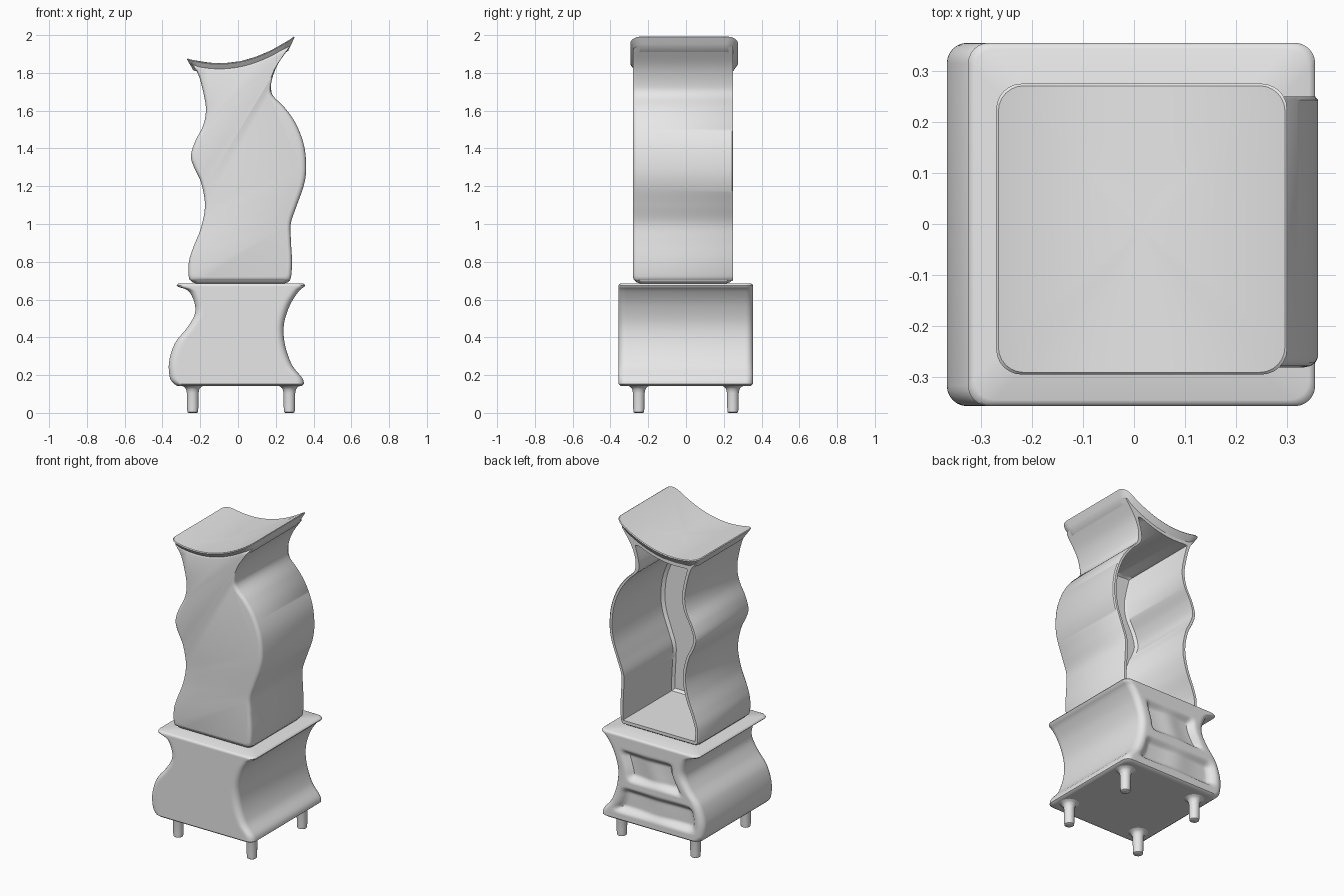
import bpy, math
from mathutils import Vector

if bpy.data.objects.get("Cube"):
    bpy.data.objects.remove(bpy.data.objects["Cube"])

grey = bpy.data.materials.new("plain_grey")
grey.use_nodes = True
GREY = (0.8, 0.8, 0.8, 1)
grey.diffuse_color = GREY
grey.node_tree.nodes["Principled BSDF"].inputs["Base Color"].default_value = GREY


def loft(name, rings, angle=40):
    """Skin a list of closed rings and cap both ends."""
    n = len(rings[0])
    verts = [p for ring in rings for p in ring]
    faces = [(k * n + i, k * n + (i + 1) % n, (k + 1) * n + (i + 1) % n, (k + 1) * n + i)
             for k in range(len(rings) - 1) for i in range(n)]
    faces += [tuple(range(n))[::-1], tuple(range(len(verts) - n, len(verts)))]
    mesh = bpy.data.meshes.new(name)
    mesh.from_pydata(verts, [], faces)
    mesh.materials.append(grey)
    obj = bpy.data.objects.new(name, mesh)
    bpy.context.collection.objects.link(obj)
    bpy.ops.object.select_all(action='DESELECT')
    obj.select_set(True)
    bpy.context.view_layer.objects.active = obj
    bpy.ops.object.mode_set(mode='EDIT')
    bpy.ops.mesh.select_all(action='SELECT')
    bpy.ops.mesh.normals_make_consistent(inside=False)
    bpy.ops.object.mode_set(mode='OBJECT')
    bpy.ops.object.shade_smooth_by_angle(angle=math.radians(angle))
    return obj


def spline(points, n):
    """Smooth curve through points, resampled to n evenly spaced points."""
    p = [Vector(q) for q in points]
    p = [2 * p[0] - p[1]] + p + [2 * p[-1] - p[-2]]
    fine = []
    for a, b, c, d in zip(p, p[1:], p[2:], p[3:]):
        for k in range(12):
            t = k / 12
            fine.append((2 * b + (c - a) * t + (2 * a - 5 * b + 4 * c - d) * t ** 2
                         + (3 * b - a - 3 * c + d) * t ** 3) / 2)
    fine.append(p[-2])
    dist = [0]
    for a, b in zip(fine, fine[1:]):
        dist.append(dist[-1] + (b - a).length)
    out, k = [], 0
    for i in range(n):
        s = dist[-1] * i / (n - 1)
        while k < len(fine) - 2 and dist[k + 1] < s:
            k += 1
        out.append(fine[k].lerp(fine[k + 1], (s - dist[k]) / (dist[k + 1] - dist[k])))
    return out


def x_at(curve, z):
    """X of an upward curve at height z."""
    for a, b in zip(curve, curve[1:]):
        if a.y <= z <= b.y:
            return a.x + (b.x - a.x) * (z - a.y) / (b.y - a.y)
    return curve[0].x if z < curve[0].y else curve[-1].x


def round_rect(x0, x1, y0, y1, r, n=32):
    """Rounded rectangle with n divisions on the front and back sides."""
    pts = []
    for i in range(1, n):
        pts.append((x0 + r + (x1 - x0 - 2 * r) * i / n, y1))
    for cx, cy, start in ((x1 - r, y1 - r, 90), (x1 - r, y0 + r, 0),
                          (x0 + r, y0 + r, -90), (x0 + r, y1 - r, 180)):
        for k in range(7):
            a = math.radians(start - 15 * k)
            pts.append((cx + r * math.cos(a), cy + r * math.sin(a)))
        if start == 0:
            for i in range(1, n):
                pts.append((x1 - r - (x1 - x0 - 2 * r) * i / n, y0))
    return pts


def smooth(a, b, v):
    t = max(0, min(1, (v - a) / (b - a)))
    return t * t * (3 - 2 * t)


# Lower chest: rounded rows stacked in height, with soft drawer recesses at the back
chest_left = spline([(-.335, .15), (-.36, .185), (-.365, .27), (-.333, .37), (-.27, .45),
                     (-.23, .52), (-.23, .58), (-.262, .645), (-.325, .67)], 80)
chest_right = spline([(.35, .15), (.34, .185), (.286, .254), (.249, .36), (.243, .466),
                      (.275, .57), (.323, .645), (.355, .67)], 80)
DRAWERS = ((.40, .60, .72), (.19, .365, .84))    # bottom, top, half-width share


def dent(u, z):
    """Depth of the drawer recess at width share u and height z."""
    d = 0
    for low, high, half in DRAWERS:
        across = 1 - smooth(half - .15, half, abs(u))
        up = smooth(low, low + .045, z) * (1 - smooth(high - .045, high, z))
        bulge = .35 * math.exp(-(u / .3) ** 2)
        d += .035 * across * up * (1 - bulge)
    return d


def chest_ring(z, shrink=0.0, row_z=None):
    zz = z if row_z is None else row_z
    x0, x1 = x_at(chest_left, zz) + shrink, x_at(chest_right, zz) - shrink
    mid, half = (x0 + x1) / 2, (x1 - x0) / 2
    ring = []
    for x, y in round_rect(x0, x1, -.357 + shrink, .355 - shrink, .04):
        if y > .3:
            y -= dent((x - mid) / half, zz)
        ring.append((x, y, z))
    return ring


rows = [chest_ring(.143, s, .15) for s in (.2, .03, .012)]
rows += [chest_ring(.153 + .515 * i / 56) for i in range(57)]
rows += [chest_ring(z, s, .67) for z, s in ((.675, 0), (.682, .004), (.686, .012), (.686, .2))]
loft("lower_chest", rows)

# Legs: round posts flaring into the chest floor
for side, x in (("right", -.24), ("left", .272)):
    for end, y in (("front", -.25), ("back", .248)):
        profile = ((.022, 0), (.028, .004), (.03, .03), (.031, .105), (.035, .125),
                   (.045, .138), (.065, .146))
        loft(end + "_" + side + "_leg",
             [[(x + r * math.cos(a), y + r * math.sin(a), z)
               for a in (math.tau * i / 20 for i in range(20))] for r, z in profile])


# Upper cabinet: wavy shell lofted front to back, open at the back
def lid_z(x):
    return 1.851 + .9 * (x + .1) ** 2


LEFT = [(-.245, .698), (-.26, .715), (-.26, .80), (-.238, .873), (-.196, .98), (-.175, 1.10),
        (-.196, 1.22), (-.233, 1.30), (-.249, 1.36), (-.228, 1.435), (-.185, 1.52),
        (-.17, 1.60), (-.18, 1.68), (-.21, 1.79), (-.252, 1.852)]
RIGHT = [(.267, .698), (.28, .715), (.286, .80), (.28, .915), (.28, 1.005), (.312, 1.10),
         (.349, 1.206), (.361, 1.30), (.349, 1.418), (.307, 1.53), (.249, 1.614),
         (.183, 1.683), (.175, 1.74), (.206, 1.836), (.276, 1.94)]


def outline(left, right, drop):
    a, b = spline(left, 90), spline(right, 90)
    top = [a[-1].lerp(b[-1], i / 14) for i in range(1, 14)]
    top = [Vector((p.x, lid_z(p.x) - drop)) for p in top]
    floor = [b[0].lerp(a[0], i / 8) for i in range(1, 8)]
    return a + top + b[::-1] + floor


def layer(pts, y, inset=0.0):
    return [(p.x + (.03 - p.x) * inset / .26, y, p.y + (1.28 - p.y) * inset / .6) for p in pts]


def inner(points, shift):
    body = [(x + shift, z) for x, z in points[2:-2]]
    return [(body[0][0], .722)] + body


outer = outline(LEFT, RIGHT, .02)
cavity = outline(inner(LEFT, .022) + [(-.185, 1.79)], inner(RIGHT, -.022) + [(.178, 1.845)], .062)
loft("upper_cabinet", [layer(outer, -.281, .022), layer(outer, -.278, .011),
                       layer(outer, -.271, .004), layer(outer, -.26),
                       layer(outer, .243), layer(outer, .25, .005),
                       layer(cavity, .25), layer(cavity, .243), layer(cavity, -.235),
                       layer(cavity, -.25, .015)])
# Rounded foot closing the shell down onto the chest
loft("cabinet_foot", [[(x, y, z) for x, y in round_rect(-.255 + s, .278 - s, -.275 + s, .247 - s, .03)]
                      for z, s in ((.686, .03), (.692, .012), (.702, .004), (.715, .004))])

# Curved lid: flared rounded slab bent along the roof curve
rings = []
for share, drop in ((.02, .055), (.4, .055), (.88, .055), (.94, .03), (.985, .012), (1, .005),
                    (.985, 0), (.9, 0), (.6, 0), (.3, 0), (.02, 0)):
    ring = []
    for x, y in round_rect(-.285, .285, -.285, .285, .05):
        px = .015 + x * share
        ring.append((px, -.01 + y * share, lid_z(px) - drop))
    rings.append(ring)
loft("curved_lid", rings)
